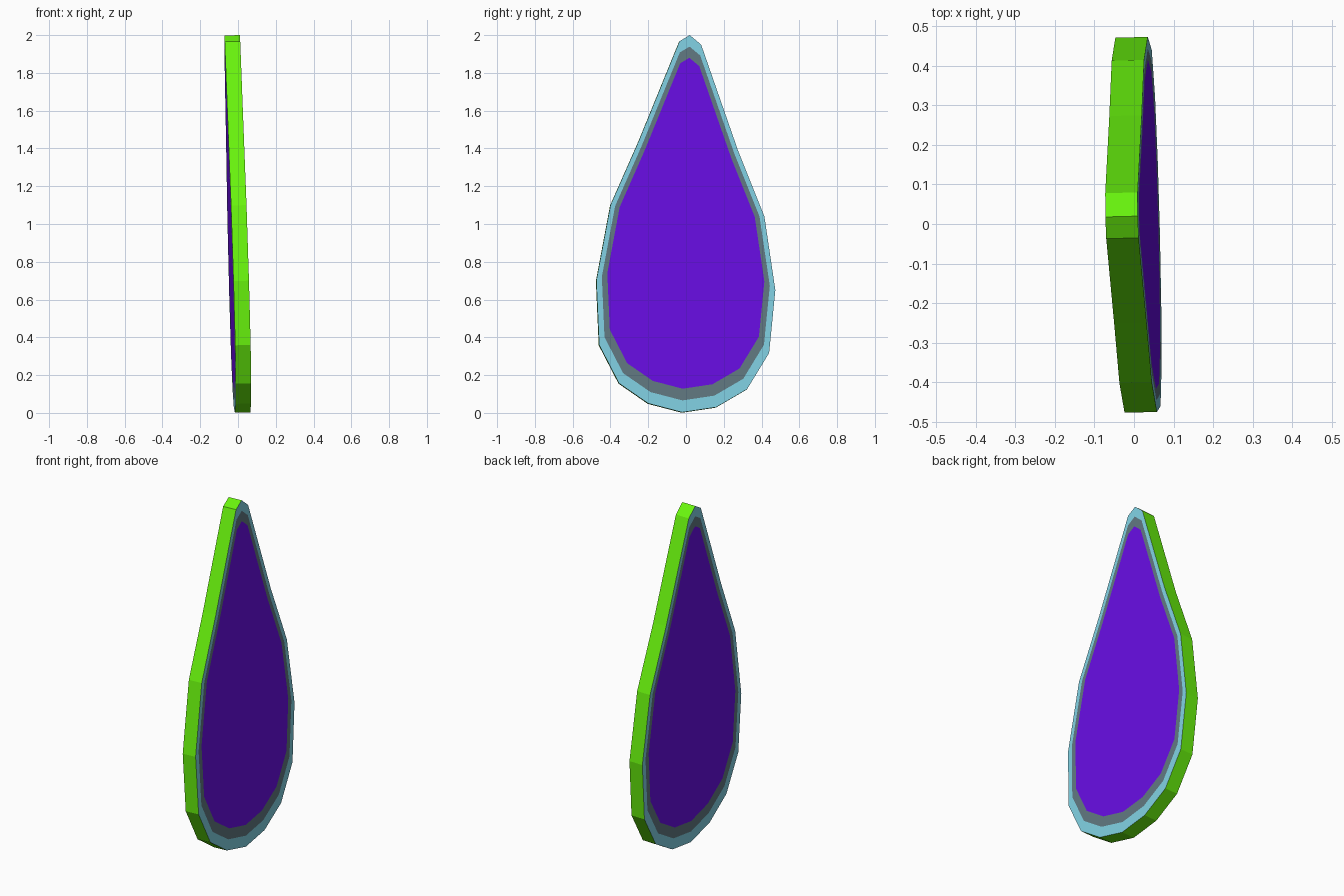
import bpy, bmesh
from mathutils import Vector

if "Cube" in bpy.data.objects:
    bpy.data.objects.remove(bpy.data.objects["Cube"])

# Teardrop outline of the front face (y, z)
OUTLINE = [(0.02, 2.0), (-0.035, 1.967), (-0.25, 1.44), (-0.40, 1.10),
           (-0.475, 0.70), (-0.46, 0.36), (-0.355, 0.157), (-0.20, 0.05),
           (-0.02, 0.003), (0.16, 0.03), (0.323, 0.125), (0.44, 0.317),
           (0.473, 0.65), (0.415, 1.04), (0.275, 1.39), (0.08, 1.95)]
CENTRE = (0.0, 1.02)
TILT_Y, TILT_Z = 0.026, 0.0275      # slight turn and lean of the plate
BACK = Vector((1, TILT_Y, TILT_Z)) * -0.082


def material(name, rgb):
    m = bpy.data.materials.new(name)
    m.diffuse_color = (*rgb, 1)
    m.use_nodes = True
    m.node_tree.nodes["Principled BSDF"].inputs["Base Color"].default_value = m.diffuse_color
    return m


def ring(bm, scale, offset):
    """Scaled copy of the outline on the tilted plane."""
    verts = []
    for y, z in OUTLINE:
        y = CENTRE[0] + (y - CENTRE[0]) * scale
        z = CENTRE[1] + (z - CENTRE[1]) * scale
        p = Vector((0.065 - TILT_Z * z - TILT_Y * y, y, z))
        verts.append(bm.verts.new(p + offset))
    return verts


def bridge(bm, a, b, slot):
    n = len(a)
    for i in range(n):
        j = (i + 1) % n
        bm.faces.new((a[i], a[j], b[j], b[i])).material_index = slot


bm = bmesh.new()
outer = []
# Each side: pale rim, grey band, purple panel
for offset in (Vector(), BACK):
    rings = [ring(bm, s, offset) for s in (1.0, 0.938, 0.877)]
    bridge(bm, rings[0], rings[1], 1)
    bridge(bm, rings[1], rings[2], 2)
    bm.faces.new(rings[2]).material_index = 3
    outer.append(rings[0])
# Green edge all round
bridge(bm, outer[0], outer[1], 0)
bmesh.ops.recalc_face_normals(bm, faces=bm.faces)

mesh = bpy.data.meshes.new("teardrop_plate")
bm.to_mesh(mesh)
bm.free()
for name, rgb in (("edge_green", (0.14, 0.9, 0.004)),
                  ("rim_blue", (0.22, 0.64, 0.77)),
                  ("band_grey", (0.12, 0.19, 0.22)),
                  ("panel_purple", (0.14, 0.004, 0.78))):
    mesh.materials.append(material(name, rgb))
bpy.context.collection.objects.link(bpy.data.objects.new("teardrop_plate", mesh))
